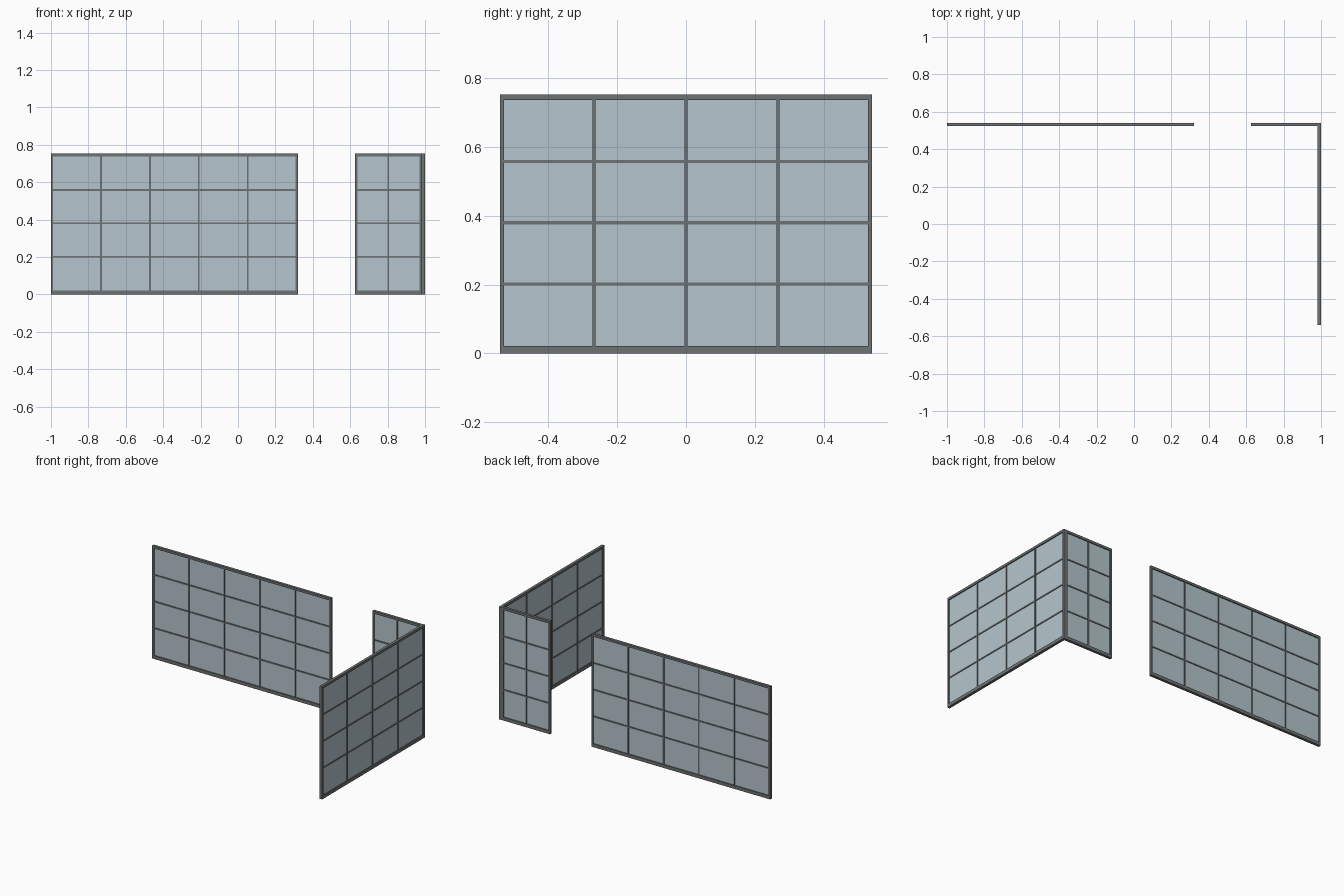
import bpy
import bmesh
from mathutils import Matrix, Vector

if "Cube" in bpy.data.objects:
    bpy.data.objects.remove(bpy.data.objects["Cube"])


def material(name, color):
    m = bpy.data.materials.new(name)
    m.diffuse_color = (*color, 1)
    m.use_nodes = True
    m.node_tree.nodes["Principled BSDF"].inputs["Base Color"].default_value = m.diffuse_color
    return m


FRAME = material("grey metal", (0.155, 0.168, 0.168))
GLASS = material("pale blue glass", (0.46, 0.56, 0.61))

HEIGHT, TOP, SILL = 0.753, 0.016, 0.022   # overall height, head rail, sill
STILE, BAR = 0.012, 0.009                 # end posts and glazing bars
DEPTH, BAR_DEPTH, GLASS_DEPTH = 0.018, 0.013, 0.004
BAR_Z = (0.202, 0.380, 0.558)


def box(bm, u0, u1, z0, z1, depth):
    """Box in the local wall plane, centred on the wall thickness."""
    m = Matrix.Translation(((u0 + u1) / 2, 0, (z0 + z1) / 2))
    m = m @ Matrix.Diagonal((u1 - u0, depth, z1 - z0, 1))
    bmesh.ops.create_cube(bm, size=1, matrix=m)


def finish(bm, name, mat, world):
    me = bpy.data.meshes.new(name)
    bm.to_mesh(me)
    bm.free()
    me.materials.append(mat)
    ob = bpy.data.objects.new(name, me)
    ob.matrix_world = world
    bpy.context.collection.objects.link(ob)


def glazed_wall(name, length, panes, world):
    # outer frame
    bm = bmesh.new()
    box(bm, 0, length, 0, SILL, DEPTH)
    box(bm, 0, length, HEIGHT - TOP, HEIGHT, DEPTH)
    box(bm, 0, STILE, SILL, HEIGHT - TOP, DEPTH)
    box(bm, length - STILE, length, SILL, HEIGHT - TOP, DEPTH)
    finish(bm, name + "_frame", FRAME, world)

    # glazing bars
    bm = bmesh.new()
    pitch = (length - STILE) / panes
    for i in range(1, panes):
        u = STILE / 2 + i * pitch
        box(bm, u - BAR / 2, u + BAR / 2, SILL, HEIGHT - TOP, BAR_DEPTH)
    for z in BAR_Z:
        box(bm, STILE, length - STILE, z - BAR / 2, z + BAR / 2, BAR_DEPTH - 0.001)
    finish(bm, name + "_bars", FRAME, world)

    # glass sheet
    bm = bmesh.new()
    box(bm, STILE, length - STILE, SILL, HEIGHT - TOP, GLASS_DEPTH)
    finish(bm, name + "_glass", GLASS, world)


Y = 0.541
back = Y - DEPTH / 2
glazed_wall("back_wall_long", 1.32, 5, Matrix.Translation((-1, back, 0)))
glazed_wall("back_wall_short", 0.356, 2, Matrix.Translation((0.626, back, 0)))
# side wall, local length turned to run along +y
glazed_wall("side_wall", 2 * Y, 4,
            Matrix.Translation((1 - DEPTH / 2, -Y, 0)) @ Matrix.Rotation(1.5707963268, 4, 'Z'))
